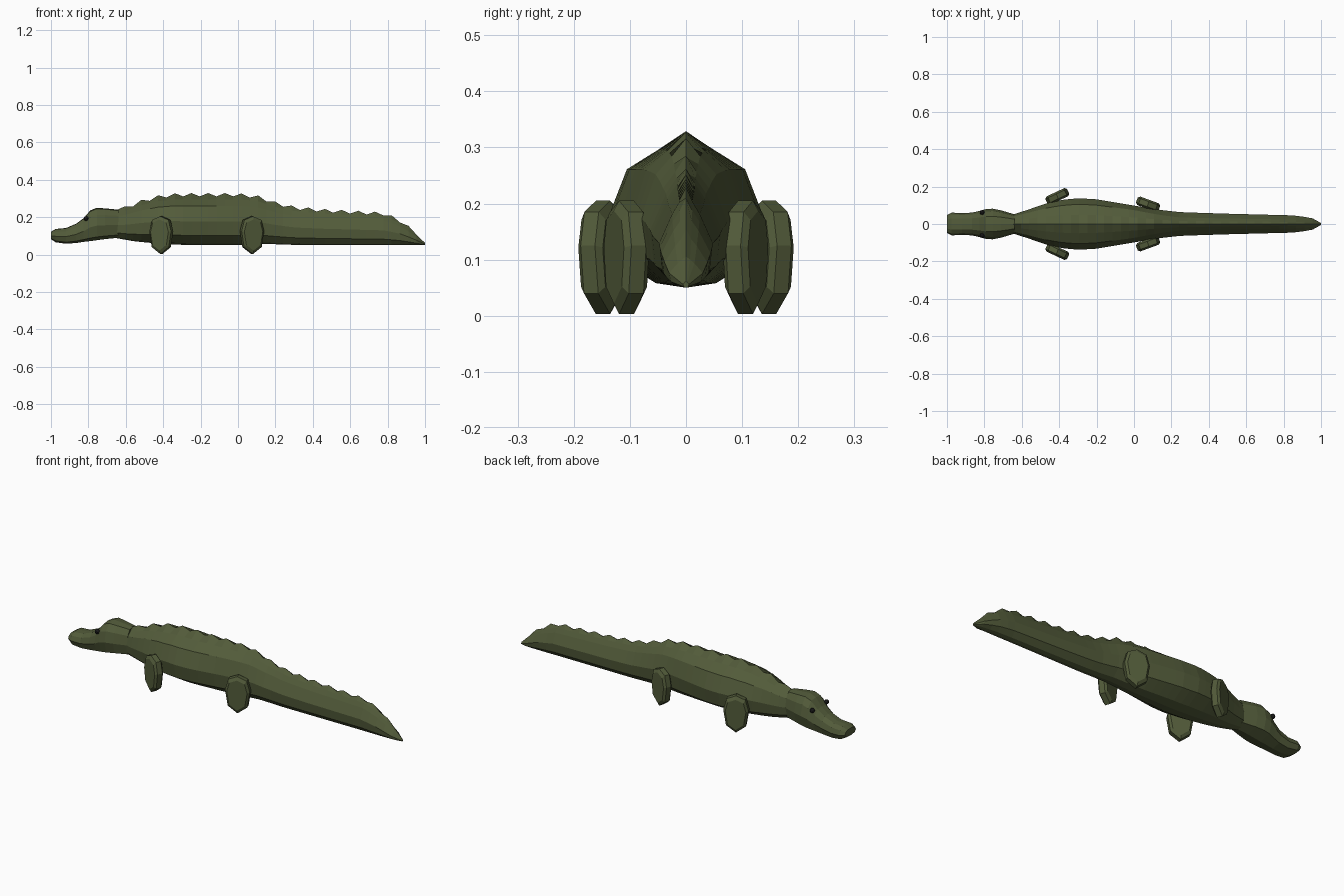
import bpy, bmesh
from math import radians
from mathutils import Matrix, Vector

if "Cube" in bpy.data.objects:
    bpy.data.objects.remove(bpy.data.objects["Cube"])


def material(name, rgb):
    m = bpy.data.materials.new(name)
    m.diffuse_color = (*rgb, 1)
    m.use_nodes = True
    m.node_tree.nodes["Principled BSDF"].inputs["Base Color"].default_value = m.diffuse_color
    return m


SKIN = material("green_skin", (0.085, 0.105, 0.042))
DARK = material("dark_eye", (0.01, 0.01, 0.01))


def finish(name, bm, mat):
    bmesh.ops.recalc_face_normals(bm, faces=bm.faces)
    me = bpy.data.meshes.new(name)
    bm.to_mesh(me)
    bm.free()
    me.materials.append(mat)
    ob = bpy.data.objects.new(name, me)
    bpy.context.collection.objects.link(ob)
    return ob


def loft(name, rings, mat):
    bm = bmesh.new()
    rows = [[bm.verts.new(p) for p in r] for r in rings]
    n = len(rows[0])
    for a, b in zip(rows, rows[1:]):
        for i in range(n):
            j = (i + 1) % n
            bm.faces.new((a[i], a[j], b[j], b[i]))
    bm.faces.new(rows[0])
    bm.faces.new(rows[-1][::-1])
    return finish(name, bm, mat)


def sample(table, x):
    # linear lookup in a list of (x, value)
    for (x0, a), (x1, b) in zip(table, table[1:]):
        if x <= x1:
            return a + (b - a) * max(0, (x - x0) / (x1 - x0))
    return table[-1][1]


def ring(x, top, bottom, w, half):
    # half section: (width fraction, height fraction), mirrored across y
    pts = [Vector((x, w * u, bottom + (top - bottom) * v)) for u, v in half]
    return pts + [Vector((p.x, -p.y, p.z)) for p in pts[-2:0:-1]]


# Body and tail with a serrated ridge along the back
TOP = [(-.65, .238), (-.6, .25), (-.53, .28), (-.43, .308), (-.33, .32), (0, .32),
       (.1, .31), (.2, .275), (.3, .25), (.45, .236), (.78, .218), (.86, .185),
       (.93, .13), (1, .062)]
BOTTOM = [(-.65, .088), (-.55, .07), (-.4, .057), (-.25, .05), (0, .05), (.15, .057), (.3, .052), (1, .05)]
WIDTH = [(-.65, .05), (-.57, .075), (-.48, .107), (-.4, .127), (-.3, .138), (-.2, .132),
         (-.08, .112), (.05, .09), (.15, .074), (.25, .063), (.5, .055), (.85, .046),
         (.95, .033), (1, .005)]
SHOULDER = [(-.65, .8), (-.5, .77), (0, .76), (.25, .55), (1, .5)]
rings = []
for i in range(38):
    x = -.65 + i * 1.65 / 37
    s = sample(SHOULDER, x)
    half = [(0, 1), (s * .47, .91), (s, .78), (1, .47), (.9, .19), (.4, .03), (0, 0)]
    r = ring(x, sample(TOP, x), sample(BOTTOM, x), sample(WIDTH, x), half)
    if 0 < i < 36:
        r[0].z += .009 if i % 2 else -.009
    rings.append(r)
loft("body_and_tail", rings, SKIN)

# Head and snout: x, top, bottom, half width
HEAD_HALF = [(0, 1), (.5, .97), (.84, .78), (1, .45), (.8, .1), (0, 0)]
HEAD = [(-1, .122, .082, .048), (-.975, .137, .066, .061), (-.92, .142, .058, .058),
        (-.865, .165, .062, .061), (-.825, .195, .068, .07), (-.79, .236, .072, .08),
        (-.755, .25, .077, .082), (-.71, .247, .083, .073), (-.64, .24, .09, .052)]
loft("head", [ring(*h, HEAD_HALF) for h in HEAD], SKIN)

# Legs: faceted upright paddles with a chamfered rim
LEG = [(0, .1), (.048, .08), (.064, .02), (.05, -.065), (0, -.102),
       (-.05, -.065), (-.064, .02), (-.048, .08)]


def leg(name, x, y, angle):
    place = Matrix.Translation((x, y, .105)) @ Matrix.Rotation(angle, 4, 'Z')
    layers = [(-.024, .82), (-.014, 1), (.014, 1), (.024, .82)]
    loft(name, [[place @ Vector((a * k, d, b * k)) for a, b in LEG] for d, k in layers], SKIN)


# Eyes and legs on both sides
for side, s in (("left", -1), ("right", 1)):
    leg("front_leg_" + side, -.41, .148 * s, radians(25) * s)
    leg("hind_leg_" + side, .075, .106 * s, radians(-20) * s)
    bm = bmesh.new()
    bmesh.ops.create_icosphere(bm, subdivisions=2, radius=.013,
                               matrix=Matrix.Translation((-.812, .062 * s, .193)))
    finish("eye_" + side, bm, DARK)
